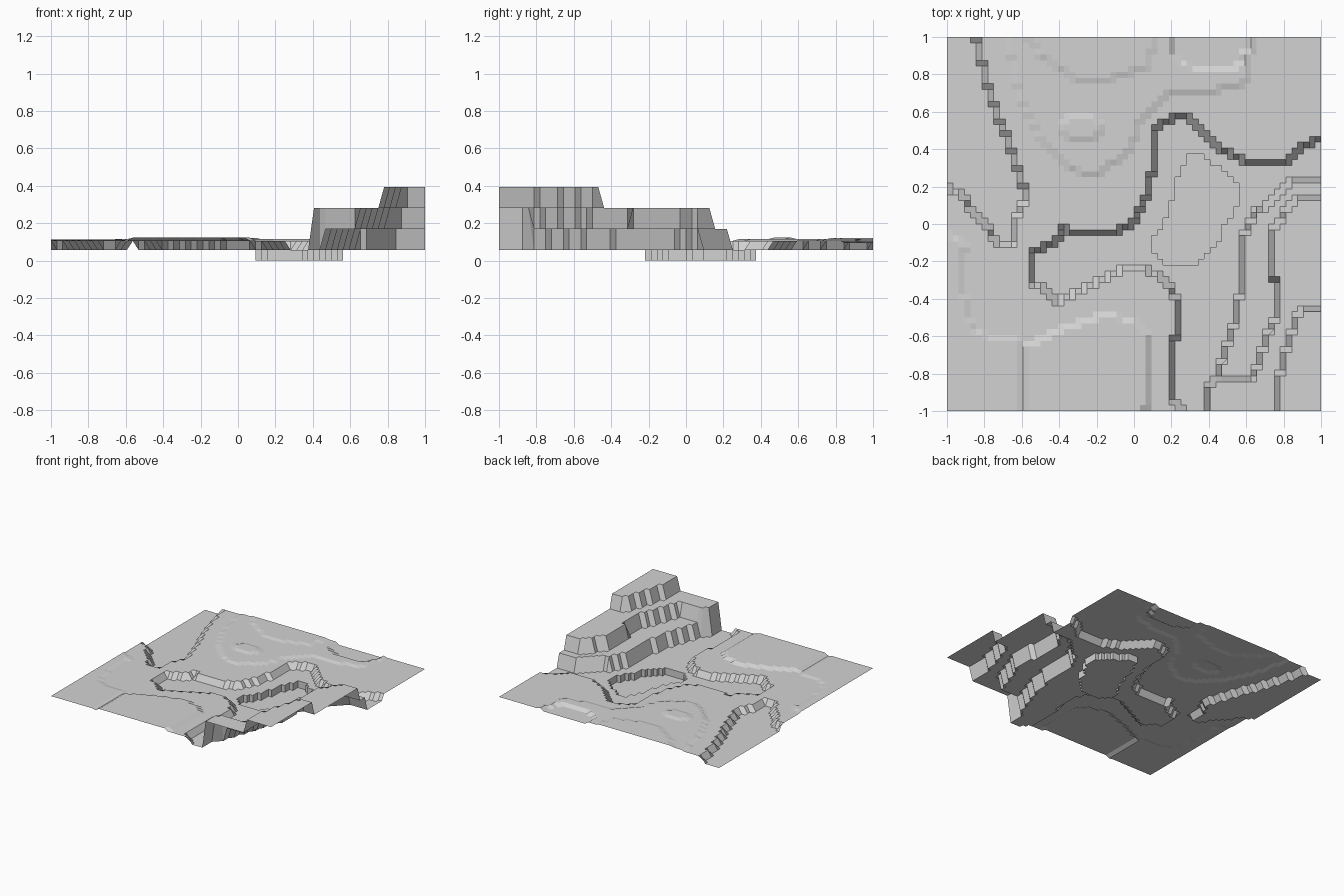
import bpy, bmesh

VALLEY, PLATEAU = 0.057, 0.106

# Outlines (x, y) of the terrain regions, seen from above
river = [(-.55, -.17), (-.47, -.11), (-.42, -.13), (-.39, -.02), (-.3, -.06), (-.1, -.05),
         (0, 0), (.05, .1), (.09, .2), (.1, .4), (.13, .52), (.22, .585), (.28, .585),
         (.48, .39), (.6, .335), (.82, .335), (.87, .38), (.95, .44), (1.1, .455),
         (1.1, -1.1), (.27, -1.1), (.265, -1), (.205, -.92), (.205, -.62), (.23, -.58),
         (.23, -.42), (.2, -.35), (.12, -.26), (0, -.23), (-.1, -.26), (-.2, -.31),
         (-.33, -.38), (-.4, -.42), (-.45, -.38), (-.55, -.3)]
west_valley = [(-.89, 1.1), (-.85, 1), (-.77, .7), (-.66, .4), (-.575, .15), (-.65, 0),
               (-.65, -.11), (-.72, -.1), (-.92, .15), (-1.1, .27), (-1.1, 1.1)]
cliff_low = [(.39, -1.1), (.39, -.9), (.45, -.8), (.5, -.65), (.55, -.5), (.57, -.35),
             (.58, -.1), (.6, -.03), (.65, .06), (.72, .12), (.78, .18), (.85, .235),
             (1.1, .235), (1.1, -1.1)]
cliff_mid = [(.39, -1.1), (.39, -.9), (.42, -.83), (.64, -.83), (.68, -.7), (.72, -.57),
             (.76, -.48), (.76, -.3), (.73, -.27), (.73, -.05), (.8, .06), (.87, .14),
             (1.1, .14), (1.1, -1.1)]
cliff_top = [(.77, -1.1), (.78, -.8), (.82, -.65), (.87, -.5), (.9, -.455),
             (1.1, -.455), (1.1, -1.1)]
pond = [(.25, .3), (.3, .376), (.375, .376), (.4, .34), (.5, .27), (.565, .2), (.565, .1),
        (.5, .03), (.45, -.1), (.35, -.2), (.3, -.22), (.17, -.22), (.09, -.13), (.09, -.08),
        (.15, -.02), (.2, .1), (.22, .2)]

# Gentle rises and dips on the plateaus: (height change, outline)
bumps = [
    (.009, [(.63, 1.1), (.62, .76), (.5, .72), (.2, .71), (.05, .58), (-.03, .38), (-.2, .27),
            (-.35, .29), (-.5, .44), (-.62, .7), (-.7, 1.1)]),
    (.007, [(-.66, 1.1), (-.5, .9), (-.3, .77), (-.1, .78), (.08, .85), (.12, 1.1)]),
    (-.02, [(.2, 1.1), (.2, .9), (.33, .83), (.55, .83), (.6, .93), (.6, 1.1)]),
    (.008, [(-.4, .5), (-.34, .58), (-.2, .58), (-.16, .5), (-.25, .45), (-.35, .44)]),
    (.018, [(-.6, -1.1), (-.57, -.65), (-.4, -.57), (-.15, -.48), (0, -.52), (.07, -.6),
            (.06, -1.1)]),
    (.007, [(-1.1, 0), (-.9, -.1), (-.93, -.3), (-.87, -.55), (-.8, -.6), (-.6, -.6),
            (-.6, -1.1), (-1.1, -1.1)]),
]


def inside(x, y, poly):
    hit = False
    for (x1, y1), (x2, y2) in zip(poly, poly[1:] + poly[:1]):
        if (y1 > y) != (y2 > y) and x < x1 + (y - y1) * (x2 - x1) / (y2 - y1):
            hit = not hit
    return hit


def height(x, y):
    for z, poly in ((.393, cliff_top), (.281, cliff_mid), (.169, cliff_low),
                    (VALLEY, river), (VALLEY, west_valley)):
        if inside(x, y, poly):
            return z
    return PLATEAU + sum(dz for dz, poly in bumps if inside(x, y, poly))


# Terrain sheet: a grid lifted to its stepped levels
bm = bmesh.new()
bmesh.ops.create_grid(bm, x_segments=64, y_segments=64, size=1)
for v in bm.verts:
    v.co.z = height(v.co.x, v.co.y)

# Pond: sink the enclosed cells with upright banks
cells = []
for f in bm.faces:
    c = f.calc_center_median()
    if inside(c.x, c.y, pond):
        cells.append(f)
sunk = bmesh.ops.extrude_face_region(bm, geom=cells)
for g in sunk["geom"]:
    if isinstance(g, bmesh.types.BMVert):
        g.co.z = 0
bmesh.ops.delete(bm, geom=[f for f in cells if f.is_valid], context='FACES')

mesh = bpy.data.meshes.new("terrain")
bm.to_mesh(mesh)
bm.free()
stone = bpy.data.materials.new("stone grey")
stone.diffuse_color = (.65, .65, .65, 1)
mesh.materials.append(stone)
bpy.context.collection.objects.link(bpy.data.objects.new("terrain", mesh))
